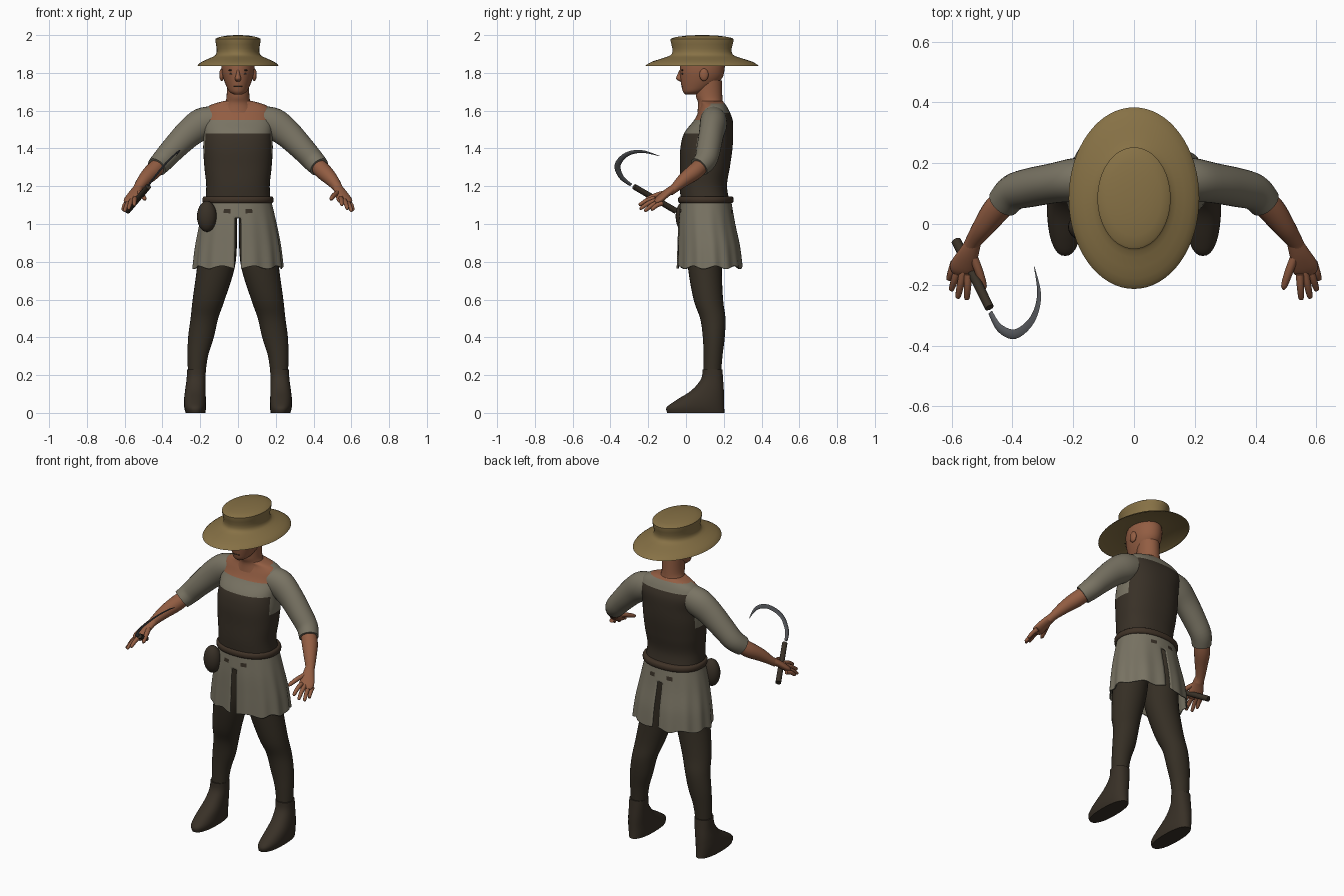
import bpy, bmesh
from math import sin, cos, pi, copysign
from mathutils import Vector

cube = bpy.data.objects.get("Cube")
if cube:
    bpy.data.objects.remove(cube, do_unlink=True)


def material(name, r, g, b):
    m = bpy.data.materials.new(name)
    m.use_nodes = True
    m.diffuse_color = (r, g, b, 1)
    bsdf = next(n for n in m.node_tree.nodes if n.type == 'BSDF_PRINCIPLED')
    bsdf.inputs["Base Color"].default_value = (r, g, b, 1)
    bsdf.inputs["Roughness"].default_value = 0.8
    return m


straw = material("straw", .24, .165, .06)
skin = material("skin", .29, .11, .055)
linen = material("linen", .19, .172, .125)
leather = material("dark_leather", .04, .03, .02)
hose = material("dark_hose", .036, .028, .018)
belt_brown = material("belt_brown", .05, .032, .02)
steel = material("steel", .1, .105, .115)
Z = Vector((0, 0, 1))
parts = []


def finish(name, bm, *mats):
    bmesh.ops.recalc_face_normals(bm, faces=bm.faces)
    mesh = bpy.data.meshes.new(name)
    bm.to_mesh(mesh)
    bm.free()
    for m in mats:
        mesh.materials.append(m)
    obj = bpy.data.objects.new(name, mesh)
    bpy.context.collection.objects.link(obj)
    parts.append(obj)
    return obj


def spline(stations, steps):
    """Smooth Catmull-Rom path through the stations."""
    out = []
    last = len(stations) - 1
    for i in range(last):
        p0, p1, p2, p3 = (stations[min(max(j, 0), last)] for j in range(i - 1, i + 3))
        for k in range(steps):
            t = k / steps
            out.append([b + .5 * t * (c - a + t * (2*a - 5*b + 4*c - d + t * (3*(b - c) + d - a)))
                        for a, b, c, d in zip(p0, p1, p2, p3)])
    return out + [list(stations[-1])]


def sweep(stations, n=20, steps=4, up=None, power=2, side=1, caps=True):
    """Rings (x, y, z, width, depth); level when up is None, else across the path."""
    bm = bmesh.new()
    path = spline([(side * s[0], *s[1:]) for s in stations], steps)
    rings = []
    for i, (x, y, z, a, b) in enumerate(path):
        u, v = Vector((1, 0, 0)), Vector((0, 1, 0))
        if up:
            t = Vector(path[min(i + 1, len(path) - 1)][:3]) - Vector(path[max(i - 1, 0)][:3])
            u = t.cross(up).normalized()
            v = u.cross(t).normalized()
        ring = []
        for k in range(n):
            c, s = cos(2 * pi * k / n), sin(2 * pi * k / n)
            c, s = (copysign(abs(w) ** (2 / power), w) for w in (c, s))
            ring.append(bm.verts.new(Vector((x, y, z)) + u * c * max(a, .001) + v * s * max(b, .001)))
        rings.append(ring)
    for r, q in zip(rings, rings[1:]):
        for k in range(n):
            bm.faces.new((r[k], r[(k + 1) % n], q[(k + 1) % n], q[k]))
    if caps:
        bm.faces.new(rings[0])
        bm.faces.new(rings[-1])
    return bm


def blob(name, centre, radii, mat):
    bm = bmesh.new()
    bmesh.ops.create_uvsphere(bm, u_segments=20, v_segments=14, radius=1)
    bmesh.ops.scale(bm, vec=radii, verts=bm.verts)
    bmesh.ops.translate(bm, vec=centre, verts=bm.verts)
    return finish(name, bm, mat)


# Straw hat: underside, brim edge, crown
hat = [(.05, 1.868), (.12, 1.866), (.19, 1.847), (.212, 1.837), (.212, 1.842), (.19, 1.86),
       (.14, 1.882), (.116, 1.898), (.113, 1.93), (.12, 1.97), (.113, 1.985), (.06, 1.997), (.003, 2)]
finish("hat", sweep([(0, .085, z, r, r * 1.39) for r, z in hat], n=64, steps=2), straw)

# Head, neck and face
finish("head", sweep([(0, .025, 1.685, .02, .028), (0, .042, 1.70, .045, .058), (0, .064, 1.73, .062, .088),
                      (0, .08, 1.77, .077, .11), (0, .085, 1.81, .086, .118), (0, .087, 1.86, .085, .115),
                      (0, .087, 1.91, .06, .08)], n=32), skin)
finish("neck", sweep([(0, .135, 1.59, .1, .075), (0, .13, 1.64, .07, .066), (0, .122, 1.68, .06, .07),
                      (0, .12, 1.76, .06, .07)], n=28), skin)
finish("nose", sweep([(0, -.022, 1.815, .008, .012), (0, -.03, 1.79, .011, .016),
                      (0, -.033, 1.768, .017, .019), (0, -.024, 1.755, .01, .01)], n=12), skin)
blob("mouth", (0, -.019, 1.728), (.024, .006, .004), belt_brown)
for s, tag in ((1, "left"), (-1, "right")):
    blob(tag + "_ear", (s * .086, .095, 1.79), (.013, .024, .033), skin)
    blob(tag + "_eye", (s * .034, -.019, 1.795), (.012, .005, .005), belt_brown)
    blob(tag + "_brow", (s * .035, -.02, 1.814), (.018, .005, .004), belt_brown)

# Torso: shirt, vest panel and bare neckline
bm = sweep([(0, .105, 1.10, .175, .13), (0, .092, 1.2, .168, .125), (0, .1, 1.3, .178, .132),
            (0, .108, 1.4, .184, .138), (0, .12, 1.48, .182, .13), (0, .145, 1.55, .188, .102),
            (0, .148, 1.6, .18, .08), (0, .145, 1.63, .145, .066), (0, .135, 1.65, .08, .06)],
           n=72, steps=7, power=2.3)
for f in bm.faces:
    x, y, z = f.calc_center_median()
    if z > 1.638 or (z > 1.55 and y < .13 and abs(x) < .15):
        f.material_index = 2
    elif z < (1.48 if y < .11 else 1.585) and not (z > 1.37 and abs(x) > .172):
        f.material_index = 1
finish("torso", bm, linen, leather, skin)

# Belt and pouch
finish("belt", sweep([(0, .105, 1.11, .18, .138), (0, .105, 1.118, .187, .146), (0, .105, 1.138, .187, .146),
                      (0, .105, 1.146, .18, .138)], n=56, steps=2, power=2.2), belt_brown)
blob("pouch", (-.165, -.01, 1.04), (.052, .045, .082), leather)

# Skirt with ripples, slits front and back, and dark belt slots
bm = sweep([(0, .105, 1.12, .177, .135), (0, .11, 1.0, .204, .15), (0, .12, .88, .226, .164),
            (0, .125, .77, .238, .172)], n=96, steps=12, power=2.1, caps=False)
for i, v in enumerate(bm.verts):
    drop = (1.12 - v.co.z) / .35
    angle = 2 * pi * (i % 96) / 96
    grow = 1 + .022 * drop * sin(angle * 14)
    v.co.x *= grow
    v.co.y = .12 + (v.co.y - .12) * grow
    v.co.z += .008 * drop * sin(angle * 9)
slit = []
for f in bm.faces:
    x, y, z = f.calc_center_median()
    if abs(x) < .016 and z < 1.03:
        slit.append(f)
    elif abs(z - 1.07) < .012 and .04 < abs(x) < .08:
        f.material_index = 1
bmesh.ops.delete(bm, geom=slit, context='FACES')
skirt = finish("skirt", bm, linen, leather)
solid = skirt.modifiers.new("cloth", 'SOLIDIFY')
solid.thickness = .006

# Limbs, built once per side
tips = [(.55, -.25, 1.1), (.58, -.245, 1.08), (.602, -.22, 1.068), (.61, -.185, 1.075)]
for s, tag in ((1, "left"), (-1, "right")):
    finish(tag + "_leg", sweep([(.085, .105, 1.09, .08, .1), (.104, .1, .92, .099, .1), (.117, .1, .77, .1, .09),
                                (.155, .118, .6, .085, .078), (.178, .142, .5, .073, .067),
                                (.196, .147, .4, .068, .058), (.213, .143, .3, .054, .05),
                                (.22, .138, .18, .044, .045)], n=28, side=s), hose)
    finish(tag + "_shoe", sweep([(.225, .052, 0, .052, .152), (.227, .05, .03, .058, .152),
                                 (.228, .075, .068, .058, .126), (.226, .115, .12, .054, .085),
                                 (.222, .138, .18, .05, .058), (.22, .14, .23, .05, .053)],
                                n=32, side=s, power=2.3), leather)
    finish(tag + "_sleeve", sweep([(.12, .145, 1.55, .07, .075), (.19, .145, 1.53, .072, .084),
                                   (.26, .135, 1.48, .066, .076), (.34, .12, 1.4, .064, .066),
                                   (.395, .105, 1.34, .06, .06), (.43, .07, 1.302, .054, .054)],
                                  n=28, up=Z, side=s), linen)
    finish(tag + "_forearm", sweep([(.4, .1, 1.33, .04, .04), (.45, .05, 1.28, .045, .044),
                                    (.495, -.01, 1.235, .036, .036), (.53, -.06, 1.19, .026, .024),
                                    (.54, -.085, 1.17, .026, .022)], up=Z, side=s), skin)
    finish(tag + "_palm", sweep([(.525, -.055, 1.195, .024, .021), (.545, -.1, 1.165, .034, .02),
                                 (.564, -.145, 1.128, .043, .018), (.57, -.165, 1.113, .03, .01)],
                                up=Z, side=s), skin)
    finish(tag + "_thumb", sweep([(.535, -.09, 1.17, .014, .014), (.512, -.15, 1.155, .014, .013),
                                  (.495, -.2, 1.135, .011, .011), (.492, -.215, 1.128, .004, .004)],
                                 n=10, up=Z, side=s), skin)
    for i, tip in enumerate(tips):
        root = Vector((.545, -.165, 1.137)).lerp(Vector((.59, -.125, 1.11)), i / 3)
        tip = Vector(tip)
        mid = root.lerp(tip, .5) + Z * .006
        end = root.lerp(tip, .92)
        finish(f"{tag}_finger_{i + 1}", sweep([(*root, .013, .013), (*mid, .012, .012), (*end, .009, .009),
                                              (*tip, .003, .003)], n=10, up=Z, side=s), skin)

# Sickle: wooden grip and thin crescent blade
finish("sickle_grip", sweep([(-.585, -.055, 1.07, .016, .016), (-.475, -.275, 1.198, .015, .015)],
                            n=14, up=Z), leather)
flat = Vector((-.75, .06, .66))
finish("sickle_blade", sweep([(-.472, -.292, 1.207, .01, .005), (-.442, -.342, 1.248, .014, .005),
                              (-.39, -.362, 1.312, .016, .005), (-.335, -.315, 1.368, .014, .004),
                              (-.312, -.235, 1.384, .01, .003), (-.328, -.14, 1.36, .001, .001)],
                             n=8, steps=5, up=flat), steel)

# Smooth shading with crisp edges
bpy.ops.object.select_all(action='DESELECT')
for obj in parts:
    obj.select_set(True)
bpy.context.view_layer.objects.active = parts[0]
bpy.ops.object.shade_smooth_by_angle(angle=.8)
